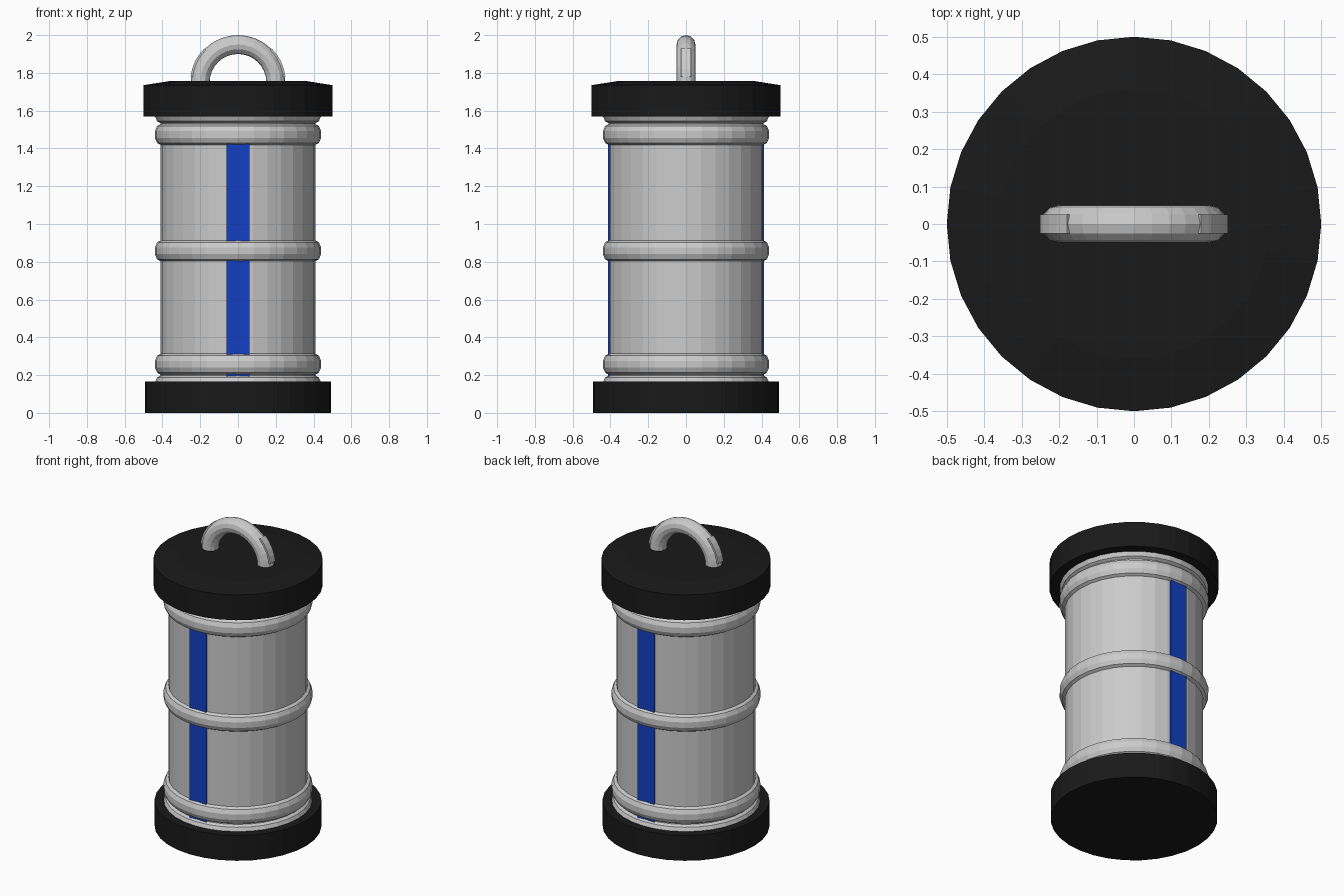
import bpy, bmesh, math

if "Cube" in bpy.data.objects:
    bpy.data.objects.remove(bpy.data.objects["Cube"])

SIDES = 32


def material(name, rgb):
    m = bpy.data.materials.new(name)
    m.diffuse_color = (*rgb, 1)
    m.use_nodes = True
    m.node_tree.nodes["Principled BSDF"].inputs["Base Color"].default_value = m.diffuse_color
    return m


black = material("black_rubber", (0.01, 0.01, 0.01))
blue = material("blue_paint", (0.006, 0.05, 0.55))


def finish(name, bm, mat=None):
    bmesh.ops.recalc_face_normals(bm, faces=bm.faces)
    me = bpy.data.meshes.new(name)
    bm.to_mesh(me)
    bm.free()
    ob = bpy.data.objects.new(name, me)
    bpy.context.collection.objects.link(ob)
    if mat:
        me.materials.append(mat)
    return ob


def loft(name, rings, mat=None):
    """Skin a list of closed point loops and cap both ends."""
    bm = bmesh.new()
    loops = [[bm.verts.new(p) for p in ring] for ring in rings]
    n = len(rings[0])
    for a, b in zip(loops, loops[1:]):
        for i in range(n):
            j = (i + 1) % n
            bm.faces.new((a[i], a[j], b[j], b[i]))
    bm.faces.new(loops[0])
    bm.faces.new(loops[-1])
    return finish(name, bm, mat)


def lathe(name, profile, mat=None):
    """Revolve (radius, z) points about the z axis."""
    step = 2 * math.pi / SIDES
    return loft(name, [[(r * math.cos(i * step), r * math.sin(i * step), z)
                        for i in range(SIDES)] for r, z in profile], mat)


def arc_sweep(name, section, start, end, steps):
    """Sweep a (radius, y) section along an arc centred on the lid top."""
    rings = []
    for k in range(steps + 1):
        a = math.radians(start + (end - start) * k / steps)
        rings.append([(r * math.cos(a), y, 1.75 + r * math.sin(a)) for r, y in section])
    return loft(name, rings)


# Canister body and black end caps
lathe("body", [(0.41, 0.1), (0.41, 1.65)])
lathe("bottom_cap", [(0.493, 0), (0.493, 0.165)], black)
lathe("top_cap", [(0.5, 1.57), (0.5, 1.735), (0.36, 1.757)], black)

# Rounded ribs: pairs at the ends, a single one in the middle
for i, z in enumerate((0.143, 0.258, 0.858, 1.474, 1.589)):
    lathe(f"rib_{i + 1}", [(r, z + dz) for r, dz in (
        (0.405, -0.058), (0.428, -0.045), (0.44, -0.018),
        (0.44, 0.018), (0.428, 0.045), (0.405, 0.058))])

# Painted stripes, front and back
for name, s in (("front_stripe", -1), ("back_stripe", 1)):
    bm = bmesh.new()
    bmesh.ops.create_cube(bm, size=1)
    for v in bm.verts:
        v.co = (v.co.x * 0.12, s * 0.392 + v.co.y * 0.04, 0.8 + v.co.z * 1.28)
    finish(name, bm, blue)

# Carrying loop with a thin raised pad on each shoulder
tube = [(0.2 + 0.05 * math.cos(math.radians(a)), 0.05 * math.sin(math.radians(a)))
        for a in range(0, 360, 30)]
arc_sweep("handle", tube, 0, 180, 16)
pad = [(0.23, -0.026), (0.253, -0.026), (0.253, 0.026), (0.23, 0.026)]
arc_sweep("right_handle_pad", pad, 7, 45, 4)
arc_sweep("left_handle_pad", pad, 135, 173, 4)
